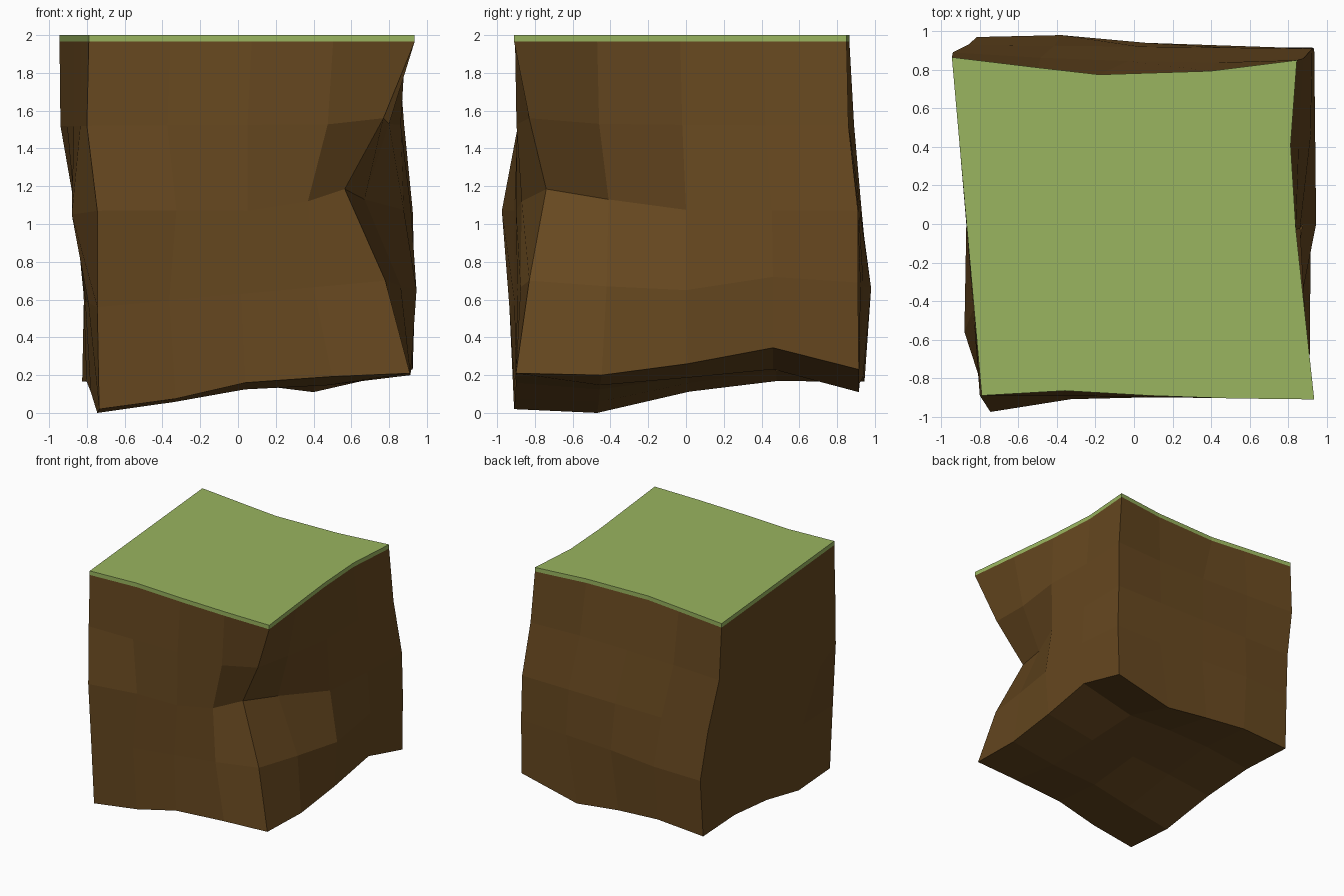
import bpy, bmesh
from mathutils import Vector

if "Cube" in bpy.data.objects:
    bpy.data.objects.remove(bpy.data.objects["Cube"])

N = 4  # quads along each side

# Corner posts per level, top to bottom: front-left, front-right, back-right, back-left
CORNERS = [
    [(-.79, -.89, 1.965), (.935, -.91, 1.965), (.845, .85, 1.965), (-.945, .865, 1.965)],
    [(-.80, -.89, 1.52), (.90, -.90, 1.53), (.88, .86, 1.52), (-.94, .89, 1.52)],
    [(-.745, -.975, 1.07), (.93, -.91, 1.08), (.925, .91, 1.07), (-.86, .93, 1.07)],
    [(-.745, -.935, .56), (.78, -.83, .70), (.935, .91, .69), (-.815, .97, .65)],
    [(-.735, -.91, .02), (.91, -.90, .21), (.925, .915, .23), (-.825, .945, .165)],
]
# Inward bow of the three inner points on each side (front, right, back, left)
BOW = [
    [(.03, .01, 0), (.025, .05, .055), (.06, .082, .05), (0, 0, 0)],
    [(0, 0, 0), (.03, .028, .03), (.03, .03, .02), (0, 0, 0)],
    [(.05, .04, .03), (.05, .05, .01), (0, 0, 0), (-.03, -.06, -.11)],
    [(0, -.01, -.02), (-.045, -.085, -.045), (0, 0, -.025), (-.02, -.03, -.03)],
    [(0, 0, 0)] * 4,
]
# Height change of the lower rim
RIM = [(.01, .045, .03), (-.015, .04, .12), (-.1, -.045, .01), (.04, .02, -.05)]
INWARD = [Vector((0, 1, 0)), Vector((-1, 0, 0)), Vector((0, -1, 0)), Vector((1, 0, 0))]
# Chips and bumps: (level, ring index) -> position
CHIPS = {
    (0, 10): (-.18, .775, 1.965),
    (1, 4): (.77, -.83, 1.56), (1, 5): (.80, -.46, 1.53),
    (2, 4): (.565, -.74, 1.185), (2, 3): (.37, -.87, 1.12), (2, 5): (.67, -.41, 1.13),
    (2, 2): (.05, -.90, 1.07), (2, 15): (-.88, -.56, 1.05),
    (3, 5): (.862, -.42, .67), (3, 6): (.945, 0, .65), (3, 7): (.94, .46, .72),
    (4, 1): (-.33, -.905, .075), (4, 2): (.04, -.90, .16),
    (4, 9): (.40, .915, .11), (4, 10): (0, .92, .16), (4, 15): (-.745, -.47, 0),
}


def ring(level):
    pts = []
    for side in range(4):
        a = Vector(CORNERS[level][side])
        b = Vector(CORNERS[level][(side + 1) % 4])
        for i in range(N):
            p = a.lerp(b, i / N)
            if i:
                p += INWARD[side] * BOW[level][side][i - 1]
                if level == 4:
                    p.z += RIM[side][i - 1]
            pts.append(Vector(CHIPS.get((level, side * N + i), p)))
    return pts


def bridge(bm, upper, lower):
    n = len(upper)
    for i in range(n):
        j = (i + 1) % n
        bm.faces.new((upper[i], lower[i], lower[j], upper[j]))


def fill(bm, loop, up):
    # Grid patch blended from the four rim edges
    g = {}
    for i in range(N + 1):
        g[i, 0] = loop[i]
        g[N, i] = loop[N + i]
        g[N - i, N] = loop[2 * N + i]
        g[0, N - i] = loop[(3 * N + i) % (4 * N)]
    for i in range(1, N):
        for j in range(1, N):
            u, v = i / N, j / N
            c = lambda a, b: g[a, b].co
            p = (c(i, 0) * (1 - v) + c(i, N) * v + c(0, j) * (1 - u) + c(N, j) * u
                 - c(0, 0) * (1 - u) * (1 - v) - c(N, 0) * u * (1 - v)
                 - c(0, N) * (1 - u) * v - c(N, N) * u * v)
            g[i, j] = bm.verts.new(p)
    for i in range(N):
        for j in range(N):
            f = [g[i, j], g[i + 1, j], g[i + 1, j + 1], g[i, j + 1]]
            bm.faces.new(f if up else f[::-1])


def finish(bm, name, color):
    mesh = bpy.data.meshes.new(name)
    bm.to_mesh(mesh)
    bm.free()
    mat = bpy.data.materials.new(name + "_color")
    mat.diffuse_color = (*color, 1)
    mat.use_nodes = True
    mat.node_tree.nodes["Principled BSDF"].inputs["Base Color"].default_value = mat.diffuse_color
    mesh.materials.append(mat)
    bpy.context.collection.objects.link(bpy.data.objects.new(name, mesh))


# Dirt block: stacked rings closed by a wavy underside
bm = bmesh.new()
rings = [[bm.verts.new(p) for p in ring(k)] for k in range(5)]
for a, b in zip(rings, rings[1:]):
    bridge(bm, a, b)
fill(bm, rings[4], False)
finish(bm, "dirt_block", (.133, .064, .014))

# Grass cap: thin slab on the top ring
bm = bmesh.new()
low = [bm.verts.new(p) for p in ring(0)]
top = [bm.verts.new((p.co.x, p.co.y, 2.0)) for p in low]
bridge(bm, top, low)
fill(bm, top, True)
finish(bm, "grass_cap", (.32, .46, .115))
